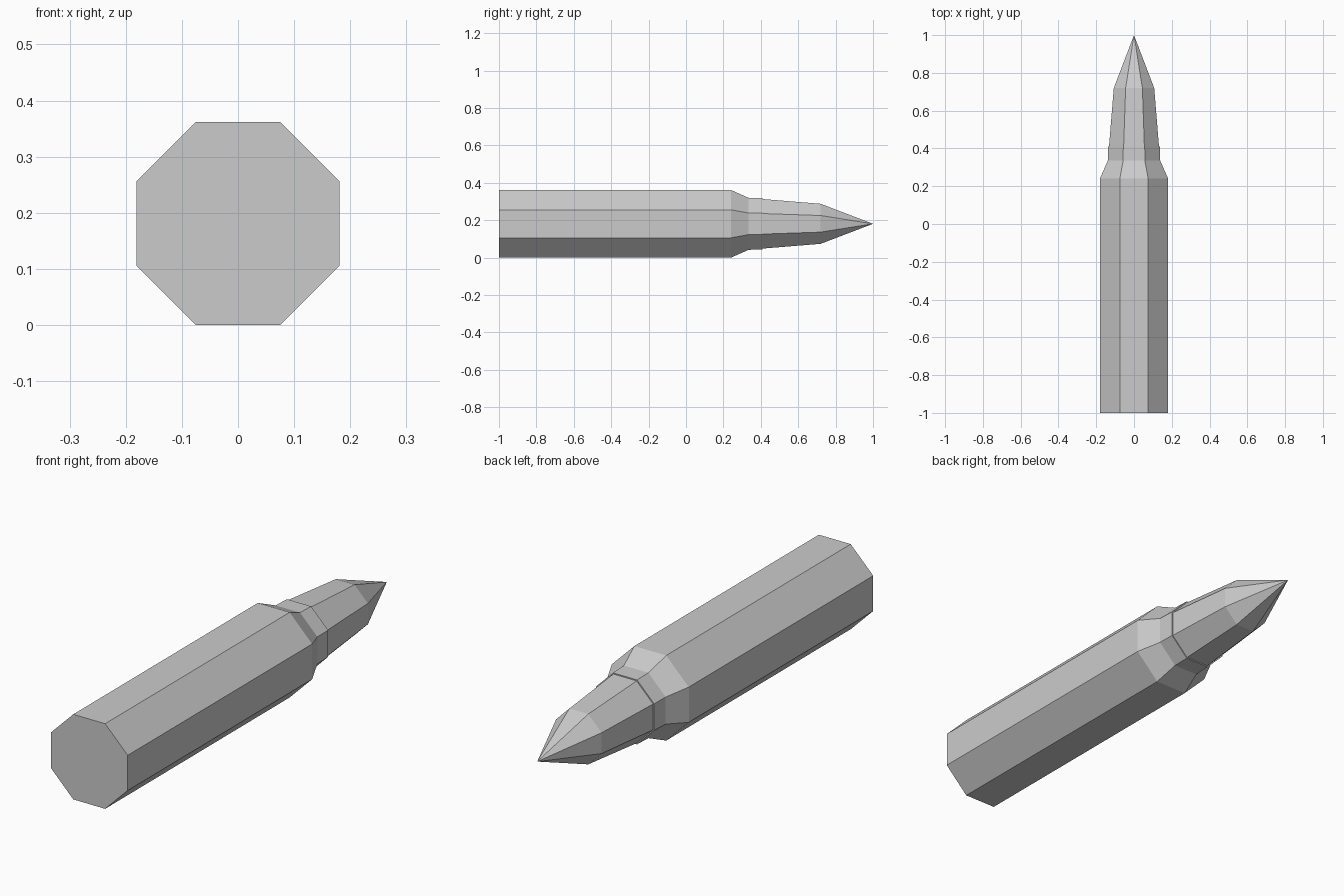
import bpy, bmesh, math

if "Cube" in bpy.data.objects:
    bpy.data.objects.remove(bpy.data.objects["Cube"])

SIDES = 8
AXIS_Z = 0.181

grey = bpy.data.materials.new("plain grey")
grey.diffuse_color = (0.6, 0.6, 0.6, 1)
grey.use_nodes = True
grey.node_tree.nodes["Principled BSDF"].inputs["Base Color"].default_value = grey.diffuse_color


def lathe(name, profile):
    """Octagonal solid along y from (y, flat-to-flat half width) rings; width 0 is a point."""
    bm = bmesh.new()
    rings = []
    for y, w in profile:
        r = w / math.cos(math.pi / SIDES)
        n = SIDES if w > 0 else 1
        rings.append([bm.verts.new((r * math.cos((i + 0.5) * math.tau / SIDES), y,
                                    AXIS_Z + r * math.sin((i + 0.5) * math.tau / SIDES)))
                      for i in range(n)] if n > 1 else [bm.verts.new((0, y, AXIS_Z))])
    for a, b in zip(rings, rings[1:]):
        for i in range(SIDES):
            j = (i + 1) % SIDES
            bm.faces.new((a[i], a[j], b[j], b[i]) if len(b) > 1 else (a[i], a[j], b[0]))
    for ring in (rings[0], rings[-1]):
        if len(ring) > 1:
            bm.faces.new(ring)
    bmesh.ops.recalc_face_normals(bm, faces=bm.faces)
    mesh = bpy.data.meshes.new(name)
    bm.to_mesh(mesh)
    bm.free()
    mesh.materials.append(grey)
    obj = bpy.data.objects.new(name, mesh)
    bpy.context.collection.objects.link(obj)


# Case: straight body, sloped shoulder, short neck
lathe("case", [(-1, 0.181), (0.24, 0.181), (0.335, 0.139), (0.41, 0.137)])
# Pointed tip, seated in the neck
lathe("tip", [(0.39, 0.134), (0.72, 0.107), (1, 0)])
